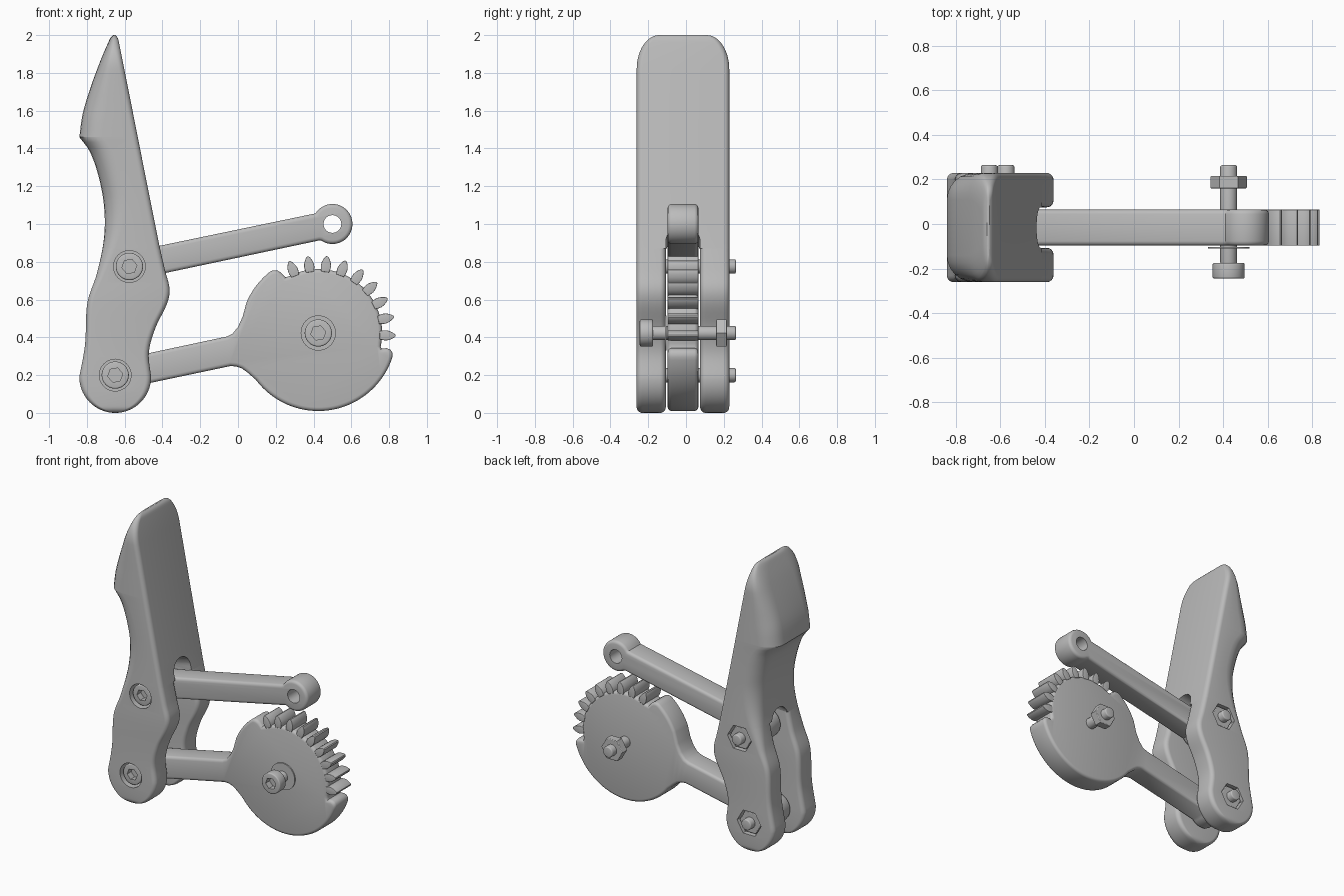
import bpy, bmesh
from math import sin, cos, pi, radians, sqrt
from mathutils import Matrix

if "Cube" in bpy.data.objects:
    bpy.data.objects.remove(bpy.data.objects["Cube"])

grey = bpy.data.materials.new("plain_grey")
grey.use_nodes = True
grey.diffuse_color = (0.5, 0.5, 0.5, 1)
grey.node_tree.nodes["Principled BSDF"].inputs["Base Color"].default_value = (0.5, 0.5, 0.5, 1)

MID = -0.016                      # centre plane of every plate
HALF, SLOT, ARM = 0.245, 0.091, 0.081
SLOPE = 0.21                      # tilt of both arms


def finish(name, bm):
    bmesh.ops.recalc_face_normals(bm, faces=bm.faces[:])
    mesh = bpy.data.meshes.new(name)
    bm.to_mesh(mesh)
    bm.free()
    mesh.materials.append(grey)
    obj = bpy.data.objects.new(name, mesh)
    bpy.context.collection.objects.link(obj)
    return obj


def smooth(obj):
    bpy.ops.object.select_all(action='DESELECT')
    obj.select_set(True)
    bpy.context.view_layer.objects.active = obj
    bpy.ops.object.shade_smooth_by_angle(angle=radians(35))


def cut(obj, *cutters):
    bpy.context.view_layer.objects.active = obj
    for c in cutters:
        mod = obj.modifiers.new("cut", 'BOOLEAN')
        mod.operation, mod.solver, mod.object = 'DIFFERENCE', 'EXACT', c
        bpy.ops.object.modifier_apply(modifier=mod.name)


def arc(cx, cz, r, a0, a1, n):
    return [(cx + r * cos(radians(a0 + (a1 - a0) * i / n)),
             cz + r * sin(radians(a0 + (a1 - a0) * i / n))) for i in range(n + 1)]


def ring(cx, cz, r, n=40, turn=0):
    return arc(cx, cz, r, turn, turn + 360, n)[:-1]


def plate(name, outline, y0, y1, bevel=0.0):
    """Extrude an xz outline along y and round both rims."""
    bm = bmesh.new()
    face = bm.faces.new([bm.verts.new((x, y0, z)) for x, z in outline])
    out = bmesh.ops.extrude_face_region(bm, geom=[face], use_keep_orig=True)
    far = [g for g in out["geom"] if isinstance(g, bmesh.types.BMVert)]
    bmesh.ops.translate(bm, verts=far, vec=(0, y1 - y0, 0))
    bmesh.ops.recalc_face_normals(bm, faces=bm.faces[:])
    if bevel:
        rims = [e for e in bm.edges if abs(e.verts[0].co.y - e.verts[1].co.y) < 1e-6]
        bmesh.ops.bevel(bm, geom=rims, offset=bevel, segments=3, profile=0.5,
                        affect='EDGES', clamp_overlap=False)
    return finish(name, bm)


# --- handle silhouette as x against z
BACK_LOW = [(.19, -.84), (.36, -.81), (.585, -.797), (.735, -.748), (.92, -.71),
            (1.08, -.708), (1.24, -.735), (1.385, -.785), (1.46, -.84)]
BACK_TOP = [(1.46, -.84), (1.58, -.823), (1.71, -.785), (1.86, -.73),
            (1.97, -.683), (1.99, -.672), (2, -.66)]
FRONT = [(.19, -.46), (.32, -.472), (.45, -.437), (.58, -.375), (.655, -.362),
         (.75, -.385), (.9, -.419), (1.96, -.63), (1.985, -.637), (2, -.65)]


def curve_at(pts, z):
    def slope(k):
        a, b = pts[max(k - 1, 0)], pts[min(k + 1, len(pts) - 1)]
        return (b[1] - a[1]) / (b[0] - a[0])
    i = max(k for k in range(len(pts) - 1) if k == 0 or pts[k][0] <= z)
    (z0, p), (z1, q) = pts[i], pts[i + 1]
    h = z1 - z0
    t = (z - z0) / h
    return ((2*t**3 - 3*t*t + 1) * p + (t**3 - 2*t*t + t) * h * slope(i)
            + (3*t*t - 2*t**3) * q + (t**3 - t*t) * h * slope(i + 1))


def span(z):
    if z < .19:
        d = .19 * sqrt(1 - ((.19 - z) / .19) ** 2)
        return -.65 - d, -.65 + d
    return curve_at(BACK_LOW if z <= 1.46 else BACK_TOP, z), curve_at(FRONT, z)


def back_radius(z):
    t = min(max((z - .6) / .6, 0), 1)
    return .03 + .09 * t * t * (3 - 2 * t)


def loft(name, y0, y1, heights, outer):
    """Stack rounded rectangles; outer lists which y sides get the wide back round."""
    bm, rows = bmesh.new(), []
    for z in heights:
        x0, x1 = span(z)
        pinch = .03 * (1 - sqrt(1 - (1 - z / .03) ** 2)) if z < .03 else 0
        if z > 1.82:
            pinch = .12 * (1 - sqrt(max(0, 1 - ((z - 1.82) / .18) ** 2)))
        a, b = y0 + pinch, y1 - pinch
        corners = [(x1, b, 1, 1, .03), (x0, b, -1, 1, back_radius(z) if 1 in outer else .03),
                   (x0, a, -1, -1, back_radius(z) if -1 in outer else .03), (x1, a, 1, -1, .03)]
        row = []
        for k, (cx, cy, sx, sy, r) in enumerate(corners):
            rx, ry = min(r, .48 * (x1 - x0)), min(r, .45 * (b - a))
            for i in range(7):
                t = (k + i / 6) * pi / 2
                row.append(bm.verts.new((cx - sx * rx + rx * cos(t), cy - sy * ry + ry * sin(t), z)))
        rows.append(row)
    for lo, hi in zip(rows, rows[1:]):
        for i in range(len(lo)):
            j = (i + 1) % len(lo)
            bm.faces.new((lo[i], lo[j], hi[j], hi[i]))
    bm.faces.new(rows[0])
    bm.faces.new(rows[-1])
    return finish(name, bm)


SEAM = .87
foot = [.0004 + .19 * (1 - cos(pi / 2 * i / 18)) for i in range(18)]
leg_z = foot + [.19 + (SEAM - .19) * i / 30 for i in range(31)]
body_z = ([SEAM + (1.46 - SEAM) * i / 22 for i in range(23)]
          + [1.462 + .358 * i / 10 for i in range(11)]
          + [1.82 + .18 * sin(pi / 2 * i / 14) for i in range(1, 15)])
front_leg = loft("handle_front_leg", MID - HALF, MID - SLOT, leg_z, [-1])
rear_leg = loft("handle_rear_leg", MID + SLOT, MID + HALF, leg_z, [1])
grip = loft("handle_grip", MID - HALF, MID + HALF, body_z, [-1, 1])

# --- sloping arched slot under the grip
arch = plate("slot_cutter", [(MID - SLOT, .4), (MID + SLOT, .4)]
             + arc(MID, .993, SLOT, 0, 180, 16), -.2, 1.2)
arch.data.transform(Matrix(((0, -1, 0, 0), (1, 0, 0, 0), (0, -SLOPE, 1, 0), (0, 0, 0, 1))))
cut(grip, arch)
helpers = [arch]

# --- bolts with socket heads and nuts
PIVOTS = {"upper": (-.575, .775), "lower": (-.65, .2), "gear": (.425, .423)}
for label, (px, pz) in PIVOTS.items():
    head = plate(label + "_bolt_head", ring(px, pz, .072), -.245, -.175, .008)
    socket = plate("socket_cutter", ring(px, pz, .04, 6, 10), -.3, -.2)
    cut(head, socket)
    helpers.append(socket)
    smooth(head)
    smooth(plate(label + "_bolt_shaft", ring(px, pz, .038, 28), -.18, .264, .008))
    plate(label + "_nut", ring(px, pz, .082, 6), .16, .216, .005)
    if label != "gear":
        recess = plate("head_recess_cutter", ring(px, pz, .084), -.35, -.175)
        pocket = plate("nut_pocket_cutter", ring(px, pz, .093, 6), .16, .35)
        cut(front_leg, recess)
        cut(rear_leg, pocket)
        helpers += [recess, pocket]
for part in (front_leg, rear_leg, grip):
    smooth(part)
gx, gz = PIVOTS["gear"]
smooth(plate("gear_washer", ring(gx, gz, .093), -.111, -.103))

# --- upper link with an eye at its free end
A, B = MID - ARM, MID + ARM
ux, uz = PIVOTS["upper"]
ex, ez = .5, 1.0
link = plate("upper_link", arc(ux, uz, .1, 60, 325, 24)
             + [(.43, .913)] + arc(ex, ez, .106, 236, 508, 30) + [(.40, 1.054)], A, B, .02)
eye = plate("eye_cutter", ring(ex, ez, .047, 28), -.4, .4)
cut(link, eye)
helpers.append(eye)
smooth(link)


# --- lower arm and toothless body of the sector gear
def polar(pairs):
    return [(gx + r * cos(radians(a)), gz + r * sin(radians(a))) for a, r in pairs]


lx, lz = PIVOTS["lower"]
outline = (arc(lx, lz, .1, 320, 62, 24)
           + [(-.06, .404), (-.03, .418), (0, .455), (.025, .51)]
           + arc(gx, gz, .413, 157, 128, 12)
           + polar([(125.5, .408), (123, .393), (121.5, .372), (120.5, .342)])
           + arc(gx, gz, .338, 117, -12, 44)
           + polar([(-14, .345), (-12.5, .37), (-13, .392), (-15, .407)])
           + arc(gx, gz, .413, -18, -143, 50)
           + [(.05, .214), (.02, .236), (-.01, .246), (-.04, .248)])
smooth(plate("gear_arm", outline, A, B, .02))

# --- leaf shaped teeth
LEAF = [(.325, .021), (.345, .026), (.36, .027), (.375, .024), (.39, .018), (.402, .011), (.409, .004)]
for k in range(9):
    ang = radians(-2 + 14.25 * k)
    side = LEAF + [(r, -w) for r, w in reversed(LEAF)]
    pts = [(gx + r * cos(ang) - w * sin(ang), gz + r * sin(ang) + w * cos(ang)) for r, w in side]
    smooth(plate("gear_tooth_%d" % (k + 1), pts, A, B, .003))

for h in helpers:
    bpy.data.objects.remove(h)
